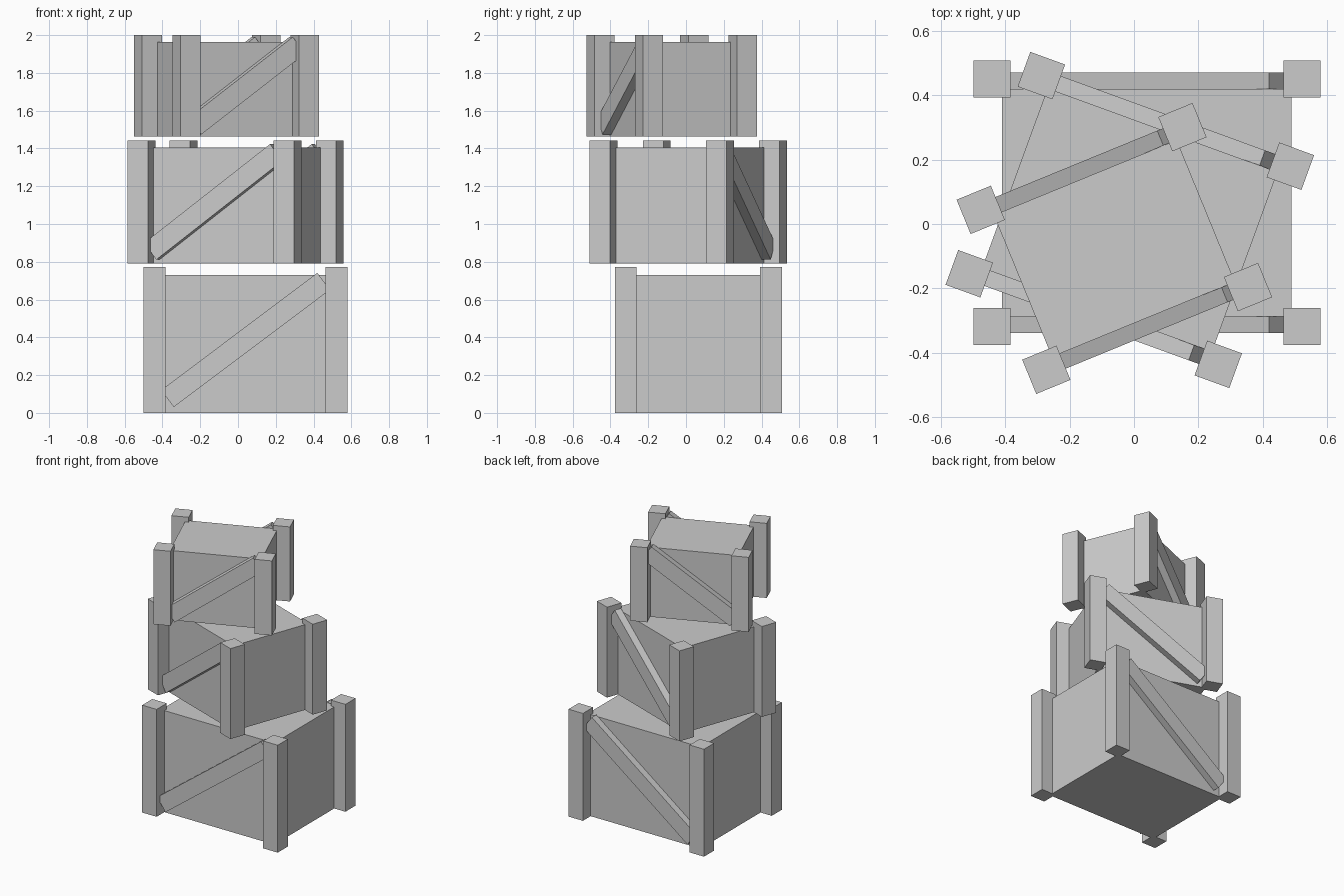
import bpy, bmesh, math
from mathutils import Matrix, Vector

if "Cube" in bpy.data.objects:
    bpy.data.objects.remove(bpy.data.objects["Cube"])

grey = bpy.data.materials.new("plain_grey")
grey.diffuse_color = (0.6, 0.6, 0.6, 1)
grey.use_nodes = True
grey.node_tree.nodes["Principled BSDF"].inputs["Base Color"].default_value = grey.diffuse_color

POST = 0.115          # square post width
BRACE_W = 0.112       # diagonal plank width
BRACE_T = 0.05        # diagonal plank thickness


def block(name, size, centre, frame, tilt=0.0):
    """Box of a given size, tilted about local y, placed in a crate's frame."""
    bm = bmesh.new()
    bmesh.ops.create_cube(bm, size=1.0)
    shape = Matrix.Diagonal(Vector((*size, 1)))
    bm.transform(frame @ Matrix.Translation(centre)
                 @ Matrix.Rotation(-tilt, 4, 'Y') @ shape)
    mesh = bpy.data.meshes.new(name)
    bm.to_mesh(mesh)
    bm.free()
    mesh.materials.append(grey)
    obj = bpy.data.objects.new(name, mesh)
    bpy.context.collection.objects.link(obj)
    return obj


def crate(label, pos, turn, half_x, half_y, box_h, post_h, brace_len, brace_angle):
    frame = Matrix.Translation(pos) @ Matrix.Rotation(math.radians(turn), 4, 'Z')

    # Closed body
    block(label + "_crate_body", (2 * half_x, 2 * half_y, box_h),
          (0, 0, box_h / 2), frame)

    # Corner posts, standing a little above the lid
    for sx, side in ((-1, "left"), (1, "right")):
        for sy, end in ((-1, "front"), (1, "back")):
            block(f"{label}_post_{end}_{side}", (POST, POST, post_h),
                  (sx * (half_x + 0.0315), sy * (half_y + 0.0305), post_h / 2), frame)

    # Diagonal planks on front and back, both rising to the right
    for sy, end in ((-1, "front"), (1, "back")):
        block(f"{label}_brace_{end}", (brace_len, BRACE_T, BRACE_W),
              (0, sy * (half_y + BRACE_T / 2), post_h / 2), frame,
              math.radians(brace_angle))


# Stack of three crates, each smaller and turned differently
crate("bottom", (0.04, 0.066, 0.0), 0, 0.45, 0.354, 0.73, 0.772, 1.034, 36.9)
crate("middle", (-0.013, 0.0125, 0.792), -20, 0.38, 0.297, 0.613, 0.65, 0.88, 36.4)
crate("top", (-0.061, -0.076, 1.464), 22.3, 0.307, 0.238, 0.5, 0.536, 0.727, 35.8)
